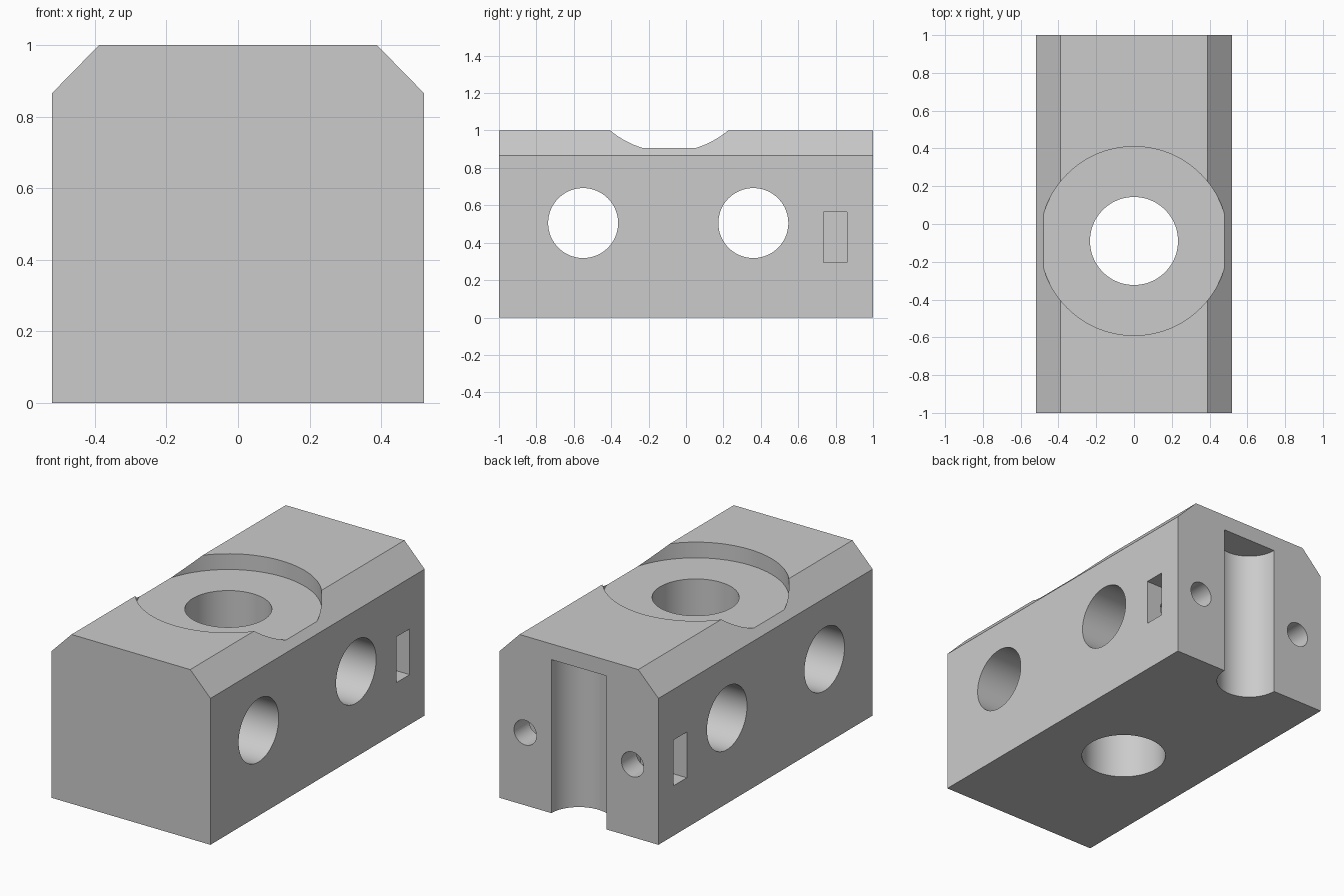
import bpy
import bmesh
from math import pi, radians

old = bpy.data.objects.get("Cube")
if old:
    bpy.data.objects.remove(old, do_unlink=True)

grey = bpy.data.materials.new("plain grey")
grey.use_nodes = True
colour = (0.6, 0.6, 0.6, 1)
grey.diffuse_color = colour
grey.node_tree.nodes["Principled BSDF"].inputs["Base Color"].default_value = colour

# Chamfered block, extruded along y
half_width, half_top, shoulder = 0.52, 0.388, 0.865
profile = [(-half_width, 0), (half_width, 0), (half_width, shoulder),
           (half_top, 1), (-half_top, 1), (-half_width, shoulder)]
bm = bmesh.new()
front = bm.faces.new([bm.verts.new((x, -1, z)) for x, z in profile])
back = bmesh.ops.extrude_face_region(bm, geom=[front])["geom"]
bmesh.ops.translate(bm, vec=(0, 2, 0),
                    verts=[v for v in back if isinstance(v, bmesh.types.BMVert)])
bmesh.ops.recalc_face_normals(bm, faces=bm.faces)
mesh = bpy.data.meshes.new("mounting_block")
bm.to_mesh(mesh)
bm.free()
mesh.materials.append(grey)
block = bpy.data.objects.new("mounting_block", mesh)
bpy.context.collection.objects.link(block)

ROTATION = {"x": (0, pi / 2, 0), "y": (pi / 2, 0, 0), "z": (0, 0, 0)}


def cut(cutter, name):
    """Subtract a cutter from the block, then remove it."""
    cutter.name = name
    cutter.hide_render = True
    cutter.data.materials.append(grey)
    bpy.context.view_layer.objects.active = block
    mod = block.modifiers.new(name, "BOOLEAN")
    mod.operation = "DIFFERENCE"
    mod.solver = "EXACT"
    mod.object = cutter
    bpy.ops.object.modifier_apply(modifier=mod.name)
    bpy.data.objects.remove(cutter, do_unlink=True)


def drill(name, radius, depth, centre, axis):
    bpy.ops.mesh.primitive_cylinder_add(vertices=96, radius=radius, depth=depth,
                                        location=centre, rotation=ROTATION[axis])
    cut(bpy.context.object, name)


def box_cut(name, size, centre):
    bpy.ops.mesh.primitive_cube_add(size=1, location=centre)
    box = bpy.context.object
    box.scale = size
    bpy.context.view_layer.update()
    cut(box, name)


# Round seat in the top and its vertical bore
seat_z = 0.907
drill("top_seat", 0.5, 0.4, (0, -0.09, seat_z + 0.2), "z")
drill("vertical_bore", 0.233, 3, (0, -0.09, 0.5), "z")

# Two bores from side to side
for y in (-0.55, 0.36):
    drill("cross_bore", 0.187, 3, (0, y, 0.505), "x")

# Half-round channel in the back, open at the bottom
drill("back_channel", 0.18, 1, (0, 1, seat_z - 0.5), "z")

# Screw holes in the back, each with a nut slot from the side
for side in (-1, 1):
    box_cut("nut_slot", (0.4, 0.125, 0.27), (side * 0.416, 0.7975, 0.43))
    drill("screw_hole", 0.073, 0.5, (side * 0.351, 0.9, 0.43), "y")

# Smooth bores, sharp rims
bpy.ops.object.select_all(action="DESELECT")
block.select_set(True)
bpy.context.view_layer.objects.active = block
bpy.ops.object.shade_smooth_by_angle(angle=radians(30))
